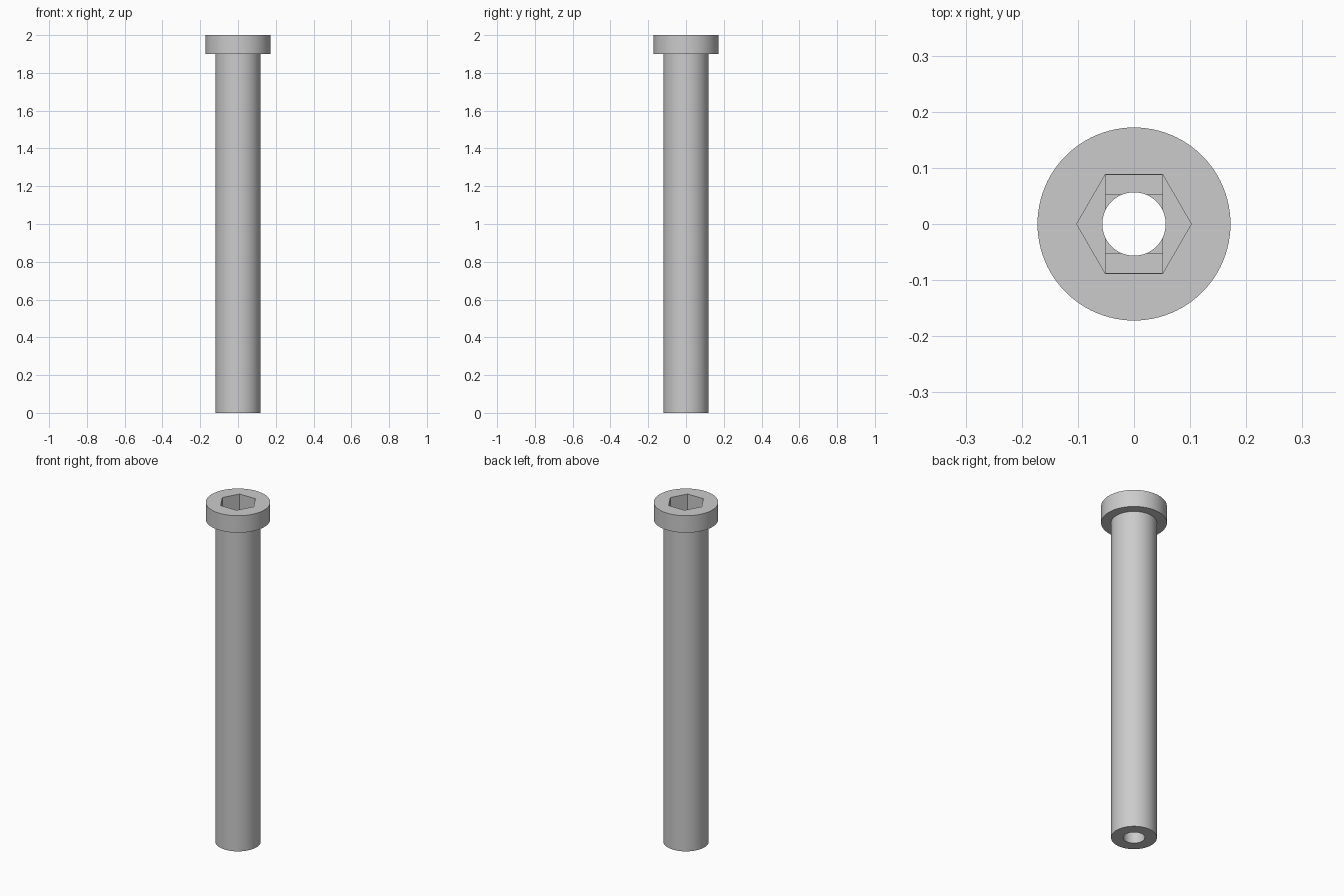
import bpy
import math

cube = bpy.data.objects.get("Cube")
if cube:
    bpy.data.objects.remove(cube, do_unlink=True)

grey = bpy.data.materials.new("plain_grey")
grey.use_nodes = True
colour = (0.6, 0.6, 0.6, 1)
grey.diffuse_color = colour
grey.node_tree.nodes["Principled BSDF"].inputs["Base Color"].default_value = colour


def prism(name, radius, bottom, top, sides=96):
    bpy.ops.mesh.primitive_cylinder_add(
        vertices=sides, radius=radius, depth=top - bottom,
        location=(0, 0, (bottom + top) / 2))
    obj = bpy.context.object
    obj.name = name
    return obj


def box(name, half_x, half_y, bottom, top):
    bpy.ops.mesh.primitive_cube_add(size=2, location=(0, 0, (bottom + top) / 2))
    obj = bpy.context.object
    obj.name = name
    obj.scale = (half_x, half_y, (top - bottom) / 2)
    bpy.ops.object.transform_apply(location=False, rotation=False, scale=True)
    return obj


def combine(target, tool, operation):
    """Apply a boolean and discard the tool object."""
    mod = target.modifiers.new(operation.title(), 'BOOLEAN')
    mod.operation = operation
    mod.solver = 'EXACT'
    mod.object = tool
    bpy.context.view_layer.objects.active = target
    bpy.ops.object.modifier_apply(modifier=mod.name)
    bpy.data.objects.remove(tool, do_unlink=True)


HEAD_BOTTOM = 1.9
SOCKET_FLOOR = 1.9
STEP = 0.01

# Shaft and flat round head
bolt = prism("hollow_bolt", 0.12, 0, 1.95)
combine(bolt, prism("head", 0.172, HEAD_BOTTOM, 2), 'UNION')

# Hexagonal socket with points on the x axis
socket = prism("socket_cutter", 0.102, SOCKET_FLOOR, 2.1, 6)
socket.rotation_euler.z = math.radians(30)
combine(bolt, socket, 'DIFFERENCE')

# Two shallow steps below the socket: a slot, then a square
combine(bolt, box("slot_cutter", 0.0507, 0.0875, SOCKET_FLOOR - STEP, 1.95), 'DIFFERENCE')
combine(bolt, box("square_cutter", 0.0507, 0.0515, SOCKET_FLOOR - 2 * STEP, 1.95), 'DIFFERENCE')

# Bore through the whole length
combine(bolt, prism("bore_cutter", 0.0565, -0.1, 2.1), 'DIFFERENCE')

# Finish
bolt.data.materials.clear()
bolt.data.materials.append(grey)
for face in bolt.data.polygons:
    face.material_index = 0
bpy.ops.object.select_all(action='DESELECT')
bolt.select_set(True)
bpy.context.view_layer.objects.active = bolt
bpy.ops.object.transform_apply(location=True, rotation=True, scale=True)
bpy.ops.object.shade_smooth_by_angle(angle=math.radians(30))
